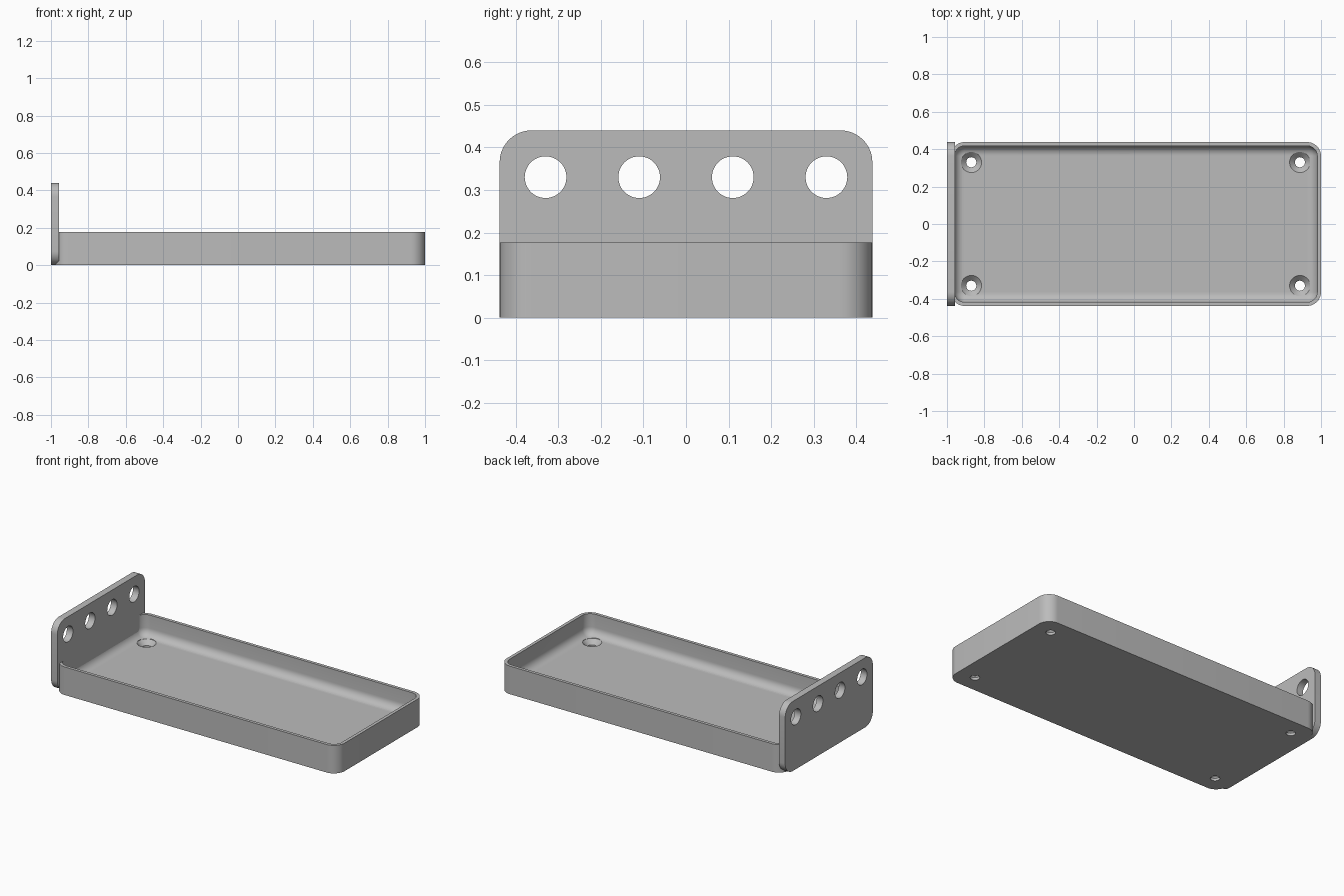
import bpy, bmesh
from math import sin, cos, pi, radians
from mathutils import Matrix, Vector

if "Cube" in bpy.data.objects:
    bpy.data.objects.remove(bpy.data.objects["Cube"])

grey = bpy.data.materials.new("plain grey")
grey.use_nodes = True
colour = (0.5, 0.5, 0.5, 1)
grey.diffuse_color = colour
grey.node_tree.nodes["Principled BSDF"].inputs["Base Color"].default_value = colour

LEFT, RIGHT, HALF_Y = -0.98, 1.0, 0.438
RADIUS, WALL, FLOOR, RIM, FILLET = 0.075, 0.02, 0.044, 0.177, 0.05
PLATE_THICK, PLATE_HEIGHT = 0.043, 0.44


def rounded_rect(x0, x1, y0, y1, r, steps=10):
    """Counter-clockwise outline with rounded corners."""
    centres = [(x1 - r, y1 - r), (x0 + r, y1 - r), (x0 + r, y0 + r), (x1 - r, y0 + r)]
    return [(cx + r * cos((q + i / steps) * pi / 2), cy + r * sin((q + i / steps) * pi / 2))
            for q, (cx, cy) in enumerate(centres) for i in range(steps + 1)]


def loft(name, loops, transform=Matrix()):
    """Closed solid through a list of loops, capped at both ends."""
    bm = bmesh.new()
    rings = [[bm.verts.new(transform @ Vector(p)) for p in loop] for loop in loops]
    for a, b in zip(rings, rings[1:]):
        for i in range(len(a)):
            j = (i + 1) % len(a)
            bm.faces.new((a[i], a[j], b[j], b[i]))
    bm.faces.new(rings[0][::-1])
    bm.faces.new(rings[-1])
    bmesh.ops.recalc_face_normals(bm, faces=bm.faces)
    mesh = bpy.data.meshes.new(name)
    bm.to_mesh(mesh)
    bm.free()
    mesh.materials.append(grey)
    obj = bpy.data.objects.new(name, mesh)
    bpy.context.collection.objects.link(obj)
    return obj


def round_cutter(profile, transform, sides=48):
    """Turned cutter from (radius, height) pairs."""
    loops = [[(r * cos(2 * pi * i / sides), r * sin(2 * pi * i / sides), h)
              for i in range(sides)] for r, h in profile]
    cutter = loft("hole_cutter", loops, transform)
    cutter.hide_render = True
    return cutter


def cut_and_smooth(obj, cutters):
    bpy.ops.object.select_all(action='DESELECT')
    obj.select_set(True)
    bpy.context.view_layer.objects.active = obj
    for cutter in cutters:
        mod = obj.modifiers.new("hole", 'BOOLEAN')
        mod.operation, mod.solver, mod.object = 'DIFFERENCE', 'EXACT', cutter
        bpy.ops.object.modifier_apply(modifier=mod.name)
        bpy.data.objects.remove(cutter)
    bpy.ops.object.shade_smooth_by_angle(angle=radians(30))


# Tray: outer wall, rim, inner wall and filleted floor
def tray_loop(inset, z):
    outline = rounded_rect(LEFT + inset, RIGHT - inset, inset - HALF_Y, HALF_Y - inset, RADIUS - inset)
    return [(x, y, z) for x, y in outline]


tray_loops = [tray_loop(0, 0), tray_loop(0, RIM), tray_loop(WALL, RIM)]
for k in range(9):
    a = k / 8 * pi / 2
    tray_loops.append(tray_loop(WALL + FILLET * (1 - cos(a)), FLOOR + FILLET * (1 - sin(a))))
tray = loft("tray", tray_loops)

# Countersunk screw holes in the tray corners
screw = [(0.027, -0.1), (0.027, FLOOR - 0.028), (0.055, FLOOR), (0.055, RIM + 0.1)]
cut_and_smooth(tray, [round_cutter(screw, Matrix.Translation((x, y, 0)))
                      for x in (-0.87, 0.887) for y in (-0.33, 0.33)])

# Upright end plate with rounded corners
outline = rounded_rect(-HALF_Y, HALF_Y, 0, PLATE_HEIGHT, RADIUS)
plate = loft("end_plate", [[(x, y, z) for y, z in outline] for x in (-1, -1 + PLATE_THICK)])

# Row of four round holes through the plate
to_x = Matrix.Rotation(pi / 2, 4, 'Y')
cut_and_smooth(plate, [round_cutter([(0.049, -0.1), (0.049, 0.1)],
                                    Matrix.Translation((-0.98, y, 0.33)) @ to_x)
                       for y in (-0.33, -0.11, 0.11, 0.33)])
